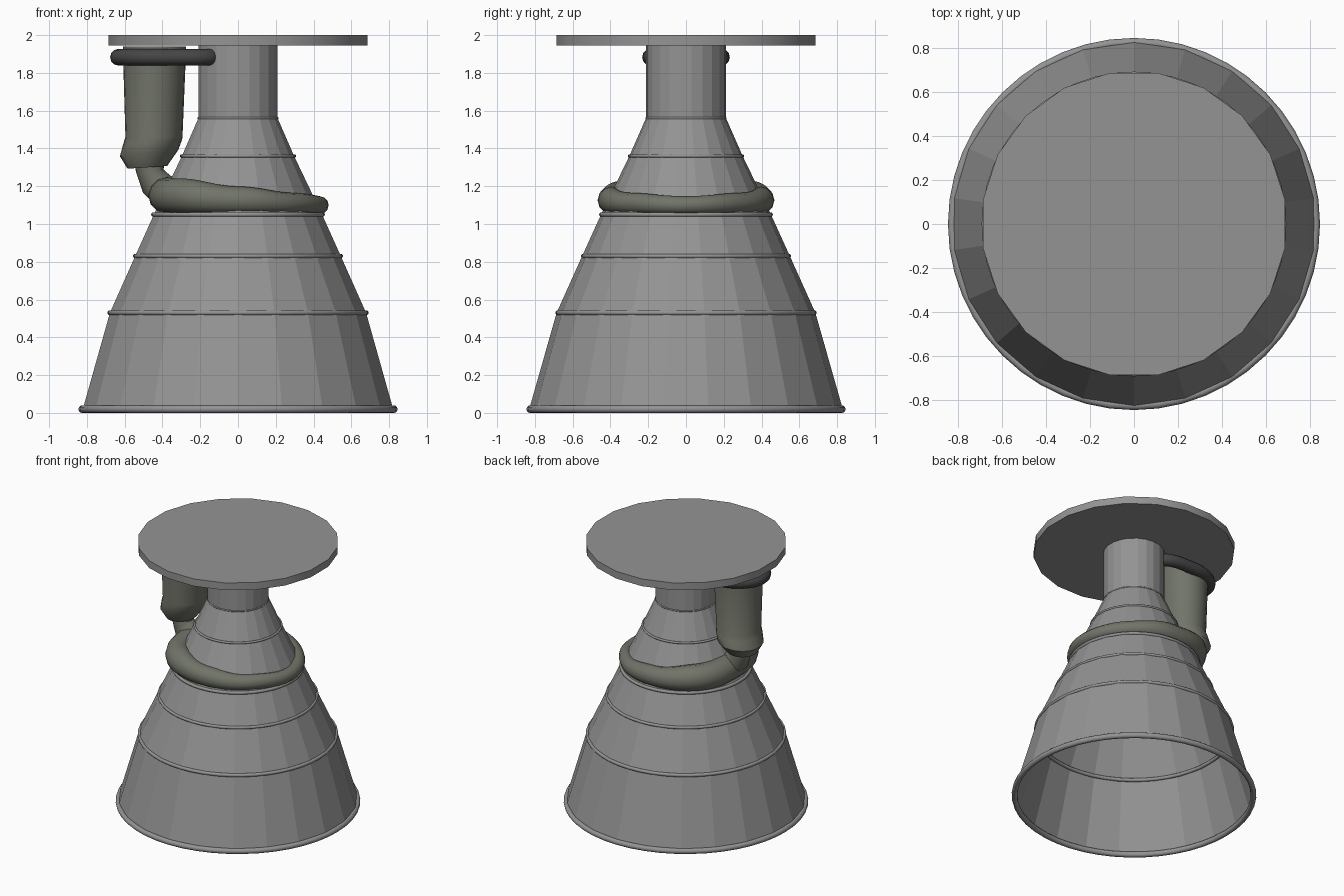
import bpy, math
from mathutils import Vector

if "Cube" in bpy.data.objects:
    bpy.data.objects.remove(bpy.data.objects["Cube"], do_unlink=True)


def material(name, color):
    m = bpy.data.materials.new(name)
    m.use_nodes = True
    m.diffuse_color = (*color, 1)
    m.node_tree.nodes["Principled BSDF"].inputs["Base Color"].default_value = (*color, 1)
    return m


GREY = material("nozzle grey", (0.295, 0.295, 0.295))
OLIVE = material("olive metal", (0.165, 0.175, 0.14))
DARK = material("dark rubber", (0.06, 0.06, 0.063))


def loft(name, rings, mat, closed=False, caps=False, smooth=None):
    """Skin a list of equally sized point rings."""
    n, count = len(rings[0]), len(rings)
    verts = [p for ring in rings for p in ring]
    faces = []
    for i in range(count if closed else count - 1):
        a, b = i * n, (i + 1) % count * n
        for j in range(n):
            k = (j + 1) % n
            faces.append((a + j, a + k, b + k, b + j))
    if caps:
        faces += [tuple(reversed(range(n))), tuple(range((count - 1) * n, count * n))]
    mesh = bpy.data.meshes.new(name)
    mesh.from_pydata(verts, [], faces)
    mesh.materials.append(mat)
    obj = bpy.data.objects.new(name, mesh)
    bpy.context.collection.objects.link(obj)
    bpy.ops.object.select_all(action="DESELECT")
    obj.select_set(True)
    bpy.context.view_layer.objects.active = obj
    bpy.ops.object.mode_set(mode="EDIT")
    bpy.ops.mesh.select_all(action="SELECT")
    bpy.ops.mesh.normals_make_consistent(inside=False)
    bpy.ops.object.mode_set(mode="OBJECT")
    if smooth:
        bpy.ops.object.shade_smooth_by_angle(angle=math.radians(smooth))


def circle(center, r, n, u=(1, 0, 0), v=(0, 1, 0), start=0.0):
    c, u, v = Vector(center), Vector(u), Vector(v)
    angles = [start + math.tau * i / n for i in range(n)]
    return [c + r * (math.cos(a) * u + math.sin(a) * v) for a in angles]


def closed_tube(name, points, radii, mat):
    """Round tube along a closed, nearly level path."""
    rings = []
    for i, (p, r) in enumerate(zip(points, radii)):
        along = points[(i + 1) % len(points)] - points[i - 1]
        out = Vector((along.y, -along.x, 0)).normalized()
        rings.append(circle(p, r, 12, out, (0, 0, 1)))
    loft(name, rings, mat, closed=True, smooth=60)


# Faceted bell, open at the bottom, running up into the neck
profile = [(0.83, 0.02), (0.685, 0.53), (0.55, 0.83), (0.45, 1.05),
           (0.30, 1.36), (0.212, 1.56), (0.212, 1.96)]
loft("nozzle_bell", [circle((0, 0, z), r, 22, start=math.pi / 2) for r, z in profile], GREY)

# Stiffening hoops at the joints of the bell
for i, (r, z, tube) in enumerate([(0.825, 0.02, 0.02), (0.679, 0.53, 0.013), (0.545, 0.83, 0.011),
                                  (0.448, 1.05, 0.012), (0.299, 1.36, 0.008), (0.209, 1.56, 0.006)]):
    closed_tube(f"nozzle_hoop_{i + 1}", circle((0, 0, z), r, 48), [tube] * 48, GREY)

# Mounting plate
loft("mounting_plate", [circle((0, 0, z), 0.695, 20, start=math.pi / 20) for z in (1.945, 2.0)],
     GREY, caps=True, smooth=30)


def ease(values, t):
    """Smooth blend through evenly spaced values, t from 0 to 1."""
    s = t * (len(values) - 1)
    i = min(int(s), len(values) - 2)
    f = (1 - math.cos(math.pi * (s - i))) / 2
    return values[i] * (1 - f) + values[i + 1] * f


# Collector pipe around the bell, swelling towards the pump
points, radii = [], []
for i in range(48):
    a = math.tau * i / 48
    t = min(i, 48 - i) / 24
    tube = ease([0.047, 0.056, 0.073, 0.094, 0.098], t)
    reach = ease([0.48, 0.461, 0.468, 0.505, 0.475], t) - tube
    points.append(Vector((reach * math.cos(a), reach * math.sin(a), 1.053 + tube)))
    radii.append(tube)
closed_tube("collector_pipe", points, radii, OLIVE)


def tube_path(name, stations, widen=1.0):
    """Each station: x, y, z, radius, tilt of the section about y in degrees."""
    rings = []
    for x, y, z, r, tilt in stations:
        t = math.radians(tilt)
        rings.append(circle((x, y, z), r, 24, (math.cos(t), 0, math.sin(t)), (0, widen, 0)))
    loft(name, rings, OLIVE, caps=True, smooth=40)


# Pump body with its bulged elbow, and the outlet down to the collector
tube_path("pump_body", [(-0.442, 0, 1.94, 0.168, 0), (-0.445, 0, 1.46, 0.151, 0),
                        (-0.452, 0.005, 1.435, 0.156, 4), (-0.471, 0.015, 1.375, 0.155, 6),
                        (-0.480, 0.01, 1.30, 0.105, 4)], 1.09)
tube_path("pump_outlet", [(-0.472, 0, 1.33, 0.08, 0), (-0.466, 0, 1.28, 0.073, 6),
                          (-0.430, 0, 1.21, 0.086, 32), (-0.355, 0, 1.15, 0.095, 50)])

# Dark band around the pump head, squarer where it clasps the neck
band = []
for p in circle((0, 0, 0), 1, 64):
    power = 0.5 if p.x > 0 else 1
    band.append(Vector((-0.378 + 0.255 * math.copysign(abs(p.x) ** power, p.x),
                        0.188 * math.copysign(abs(p.y) ** power, p.y), 1.883)))
closed_tube("pump_band", band, [0.044] * 64, DARK)
